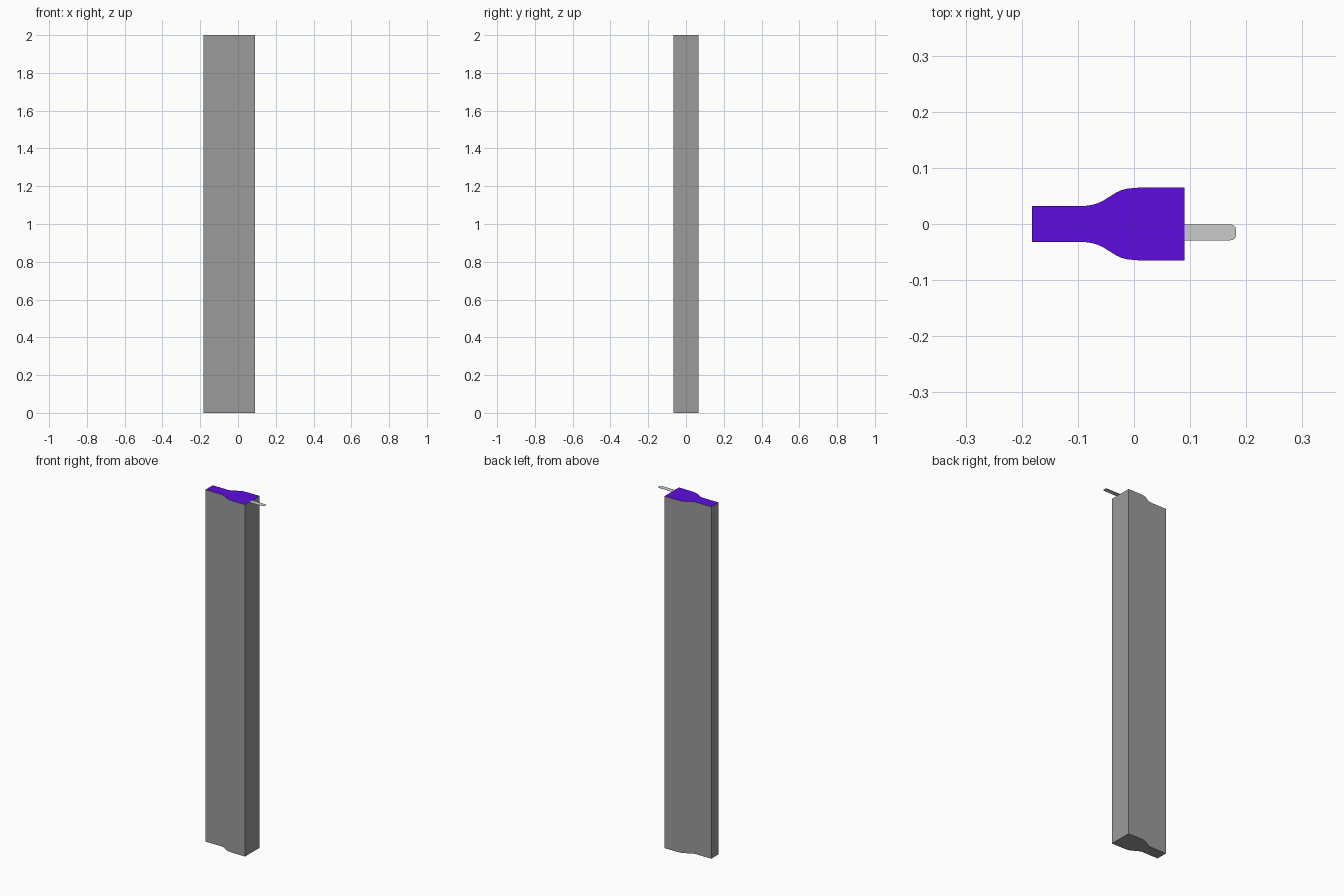
import bpy, bmesh
from math import cos, sin, pi

if "Cube" in bpy.data.objects:
    bpy.data.objects.remove(bpy.data.objects["Cube"])

HEIGHT = 2.0


def flat_face(bm, outline, z):
    return bm.faces.new([bm.verts.new((x, y, z)) for x, y in outline])


def make_object(name, bm):
    mesh = bpy.data.meshes.new(name)
    bm.to_mesh(mesh)
    bm.free()
    obj = bpy.data.objects.new(name, mesh)
    bpy.context.collection.objects.link(obj)
    return obj


def material(name, r, g, b):
    mat = bpy.data.materials.new(name)
    mat.diffuse_color = (r, g, b, 1)
    mat.use_nodes = True
    mat.node_tree.nodes["Principled BSDF"].inputs["Base Color"].default_value = mat.diffuse_color
    return mat


# Plug-shaped cross-section: narrow neck flaring to a wide shell, mirrored in y
half = [(-0.182, 0.0325), (-0.086, 0.0325), (-0.075, 0.034), (-0.066, 0.0365),
        (-0.056, 0.041), (-0.043, 0.049), (-0.031, 0.0565), (-0.022, 0.0605),
        (-0.012, 0.063), (0.0, 0.0642), (0.012, 0.065), (0.09, 0.065)]
outline = [(x, -y) for x, y in half] + [(x, y) for x, y in reversed(half)]

# Tall column extruded from the cross-section
bm = bmesh.new()
base = flat_face(bm, outline, 0)
ext = bmesh.ops.extrude_face_region(bm, geom=[base], use_keep_orig=True)
for v in ext["geom"]:
    if isinstance(v, bmesh.types.BMVert):
        v.co.z = HEIGHT
bmesh.ops.recalc_face_normals(bm, faces=bm.faces[:])
bm.normal_update()
# Purple top cap uses the second material slot
for f in bm.faces:
    f.smooth = True
    if f.normal.z > 0.9:
        f.material_index = 1
column = make_object("plug_column", bm)
column.data.materials.append(material("column_grey", 0.33, 0.33, 0.33))
column.data.materials.append(material("cap_purple", 0.112, 0.004, 0.75))

# Even shading over the broad sides: every face takes its main axis as normal
mesh = column.data
normals = [(0, 0, 1)] * len(mesh.loops)
for p in mesh.polygons:
    axis = max(range(3), key=lambda k: abs(p.normal[k]))
    n = [0, 0, 0]
    n[axis] = 1 if p.normal[axis] > 0 else -1
    for li in p.loop_indices:
        normals[li] = tuple(n)
# Hard edges around the caps and at the four corners
sharp = mesh.attributes.new("sharp_edge", "BOOLEAN", "EDGE")
corners = {half[0][0], half[-1][0]}
for e in mesh.edges:
    a, b = (mesh.vertices[i].co for i in e.vertices)
    sharp.data[e.index].value = (abs(a.z - b.z) < 0.01
                                 or any(abs(a.x - x) < 1e-4 for x in corners))
mesh.normals_split_custom_set(normals)

# Paper-thin contact tab with a rounded tip, flush with the top
r, right, low, high = 0.01, 0.182, -0.029, -0.001
tab = [(0.09, low)]
for cy, start in ((low + r, -pi / 2), (high - r, 0)):
    for i in range(7):
        a = start + i * pi / 12
        tab.append((right - r + r * cos(a), cy + r * sin(a)))
tab.append((0.09, high))
bm = bmesh.new()
flat_face(bm, tab, HEIGHT)
make_object("contact_tab", bm)
